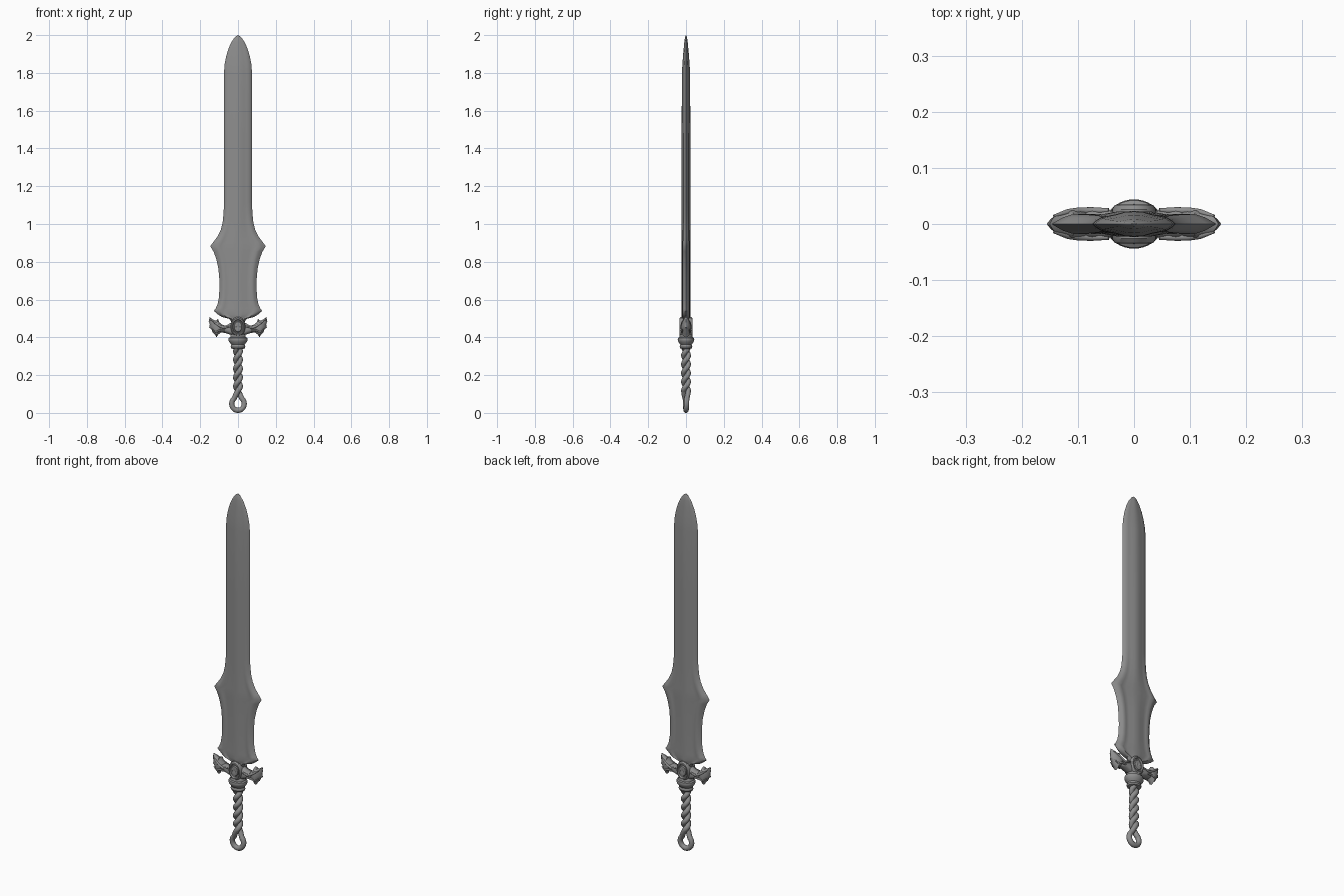
import bpy, bmesh, math
from mathutils import Vector, Matrix

if "Cube" in bpy.data.objects:
    bpy.data.objects.remove(bpy.data.objects["Cube"])

# One dark steel for the whole sword
steel = bpy.data.materials.new('dark_steel')
steel.diffuse_color = (.27, .27, .27, 1)
steel.use_nodes = True
steel.node_tree.nodes["Principled BSDF"].inputs["Base Color"].default_value = steel.diffuse_color


def finish(name, bm, angle=35):
    bmesh.ops.remove_doubles(bm, verts=bm.verts, dist=0.00005)
    bmesh.ops.recalc_face_normals(bm, faces=bm.faces)
    me = bpy.data.meshes.new(name)
    bm.to_mesh(me)
    bm.free()
    me.materials.append(steel)
    ob = bpy.data.objects.new(name, me)
    bpy.context.collection.objects.link(ob)
    bpy.ops.object.select_all(action='DESELECT')
    ob.select_set(True)
    bpy.context.view_layer.objects.active = ob
    bpy.ops.object.shade_smooth_by_angle(angle=math.radians(angle))
    return ob


def loft(name, rings, angle=35):
    """Skin closed rings of equal length and cap both ends."""
    bm = bmesh.new()
    vs = [[bm.verts.new(p) for p in r] for r in rings]
    n = len(rings[0])
    for a, b in zip(vs, vs[1:]):
        for i in range(n):
            j = (i + 1) % n
            bm.faces.new((a[i], a[j], b[j], b[i]))
    bm.faces.new(vs[0])
    bm.faces.new(vs[-1])
    return finish(name, bm, angle)


def lathe(name, profile, sx=1, sy=1, loc=(0, 0, 0), rot=Matrix.Identity(3), n=40):
    rings = []
    for r, h in profile:
        ring = []
        for i in range(n):
            a = math.tau * i / n
            ring.append(rot @ Vector((r * sx * math.cos(a), r * sy * math.sin(a), h)) + Vector(loc))
        rings.append(ring)
    return loft(name, rings)


def thin(x):
    """Guard thickness fades in an arc towards its outer ends."""
    return math.sqrt(max(.03, 1 - (max(0, x - .085) / .072) ** 2))


def pillow(name, pts, depth, centre, side):
    """Flat outline in xz, inflated towards front and back."""
    cx, cz = centre
    rings = []
    for s, d in ((.3, -1), (.62, -.92), (.85, -.65), (1, -.1), (1, .1), (.85, .65), (.62, .92), (.3, 1)):
        ring = []
        for x, z in pts:
            px = cx + (x - cx) * s
            ring.append(Vector((side * px, d * depth * thin(px), cz + (z - cz) * s)))
        rings.append(ring)
    return loft(name, rings, 50)


def tube(name, pts, radius):
    cu = bpy.data.curves.new(name, 'CURVE')
    cu.dimensions = '3D'
    cu.bevel_depth = radius
    cu.bevel_resolution = 5
    cu.use_fill_caps = True
    cu.materials.append(steel)
    sp = cu.splines.new('POLY')
    sp.points.add(len(pts) - 1)
    for p, (q, r) in zip(sp.points, pts):
        p.co = (*q, 1)
        p.radius = r
    sp.use_smooth = True
    ob = bpy.data.objects.new(name, cu)
    bpy.context.collection.objects.link(ob)
    return ob


# Blade: half width, height, half thickness
outline = [(.030, .470, .021), (.045, .498, .022), (.085, .508, .023), (.108, .522, .023),
           (.128, .540, .023), (.118, .553, .023), (.108, .575, .023), (.101, .610, .023),
           (.098, .660, .023), (.099, .710, .023), (.104, .765, .023), (.115, .815, .023),
           (.130, .855, .023), (.147, .882, .023), (.130, .905, .023), (.108, .935, .023),
           (.091, .970, .023), (.081, 1.01, .023), (.076, 1.06, .023), (.074, 1.12, .023),
           (.075, 1.45, .023), (.074, 1.80, .022), (.071, 1.845, .019), (.062, 1.89, .016),
           (.050, 1.93, .012), (.034, 1.965, .009), (.016, 1.99, .005), (.001, 2.0, .001)]
low = [(1, 0), (.86, .52), (.74, .76), (.64, .64), (.45, .68), (.22, .95), (0, 1.0)]
high = [(1, 0), (.90, .28), (.78, .52), (.62, .62), (.42, .76), (.20, .97), (0, 1.0)]
rings = []
for w, z, t in outline:
    k = min(1, max(0, (z - .9) / .2))
    half = [(a * (1 - k) + c * k, b * (1 - k) + d * k) for (a, b), (c, d) in zip(low, high)]
    sec = half + [(-a, b) for a, b in half[-2::-1]]
    sec += [(a, -b) for a, b in sec[-2:0:-1]]
    rings.append([Vector((a * w, b * t, z)) for a, b in sec])
loft('blade', rings, 45)

# Guard wings: arm, flared head and two raised ridges on each side
arm = [(0, .480), (.035, .478), (.065, .462), (.095, .468), (.115, .455),
       (.100, .425), (.070, .424), (.035, .412), (0, .408)]
head = [(.078, .463), (.098, .478), (.106, .497), (.118, .488), (.132, .494), (.150, .507),
        (.155, .485), (.149, .470), (.153, .452), (.140, .443), (.134, .425), (.122, .415),
        (.114, .400), (.104, .415), (.088, .427), (.078, .445)]
to_y = Matrix.Rotation(math.radians(90), 3, 'X')
for side, tag in ((-1, 'left'), (1, 'right')):
    pillow('guard_arm_' + tag, arm, .024, (.055, .445), side)
    pillow('guard_head_' + tag, head, .027, (.116, .455), side)
    for f in (-1, 1):
        ridge = [((.045, .458), .7), ((.075, .450), 1), ((.098, .460), 1),
                 ((.118, .474), .9), ((.143, .492), .4)]
        jaw = [((.070, .436), .9), ((.098, .436), 1), ((.118, .428), .9), ((.138, .442), .4)]
        for part, path, r in (('ridge', ridge, .006), ('jaw', jaw, .005)):
            pts = [((side * x, f * .024 * thin(x), z), s) for (x, z), s in path]
            tube('guard_' + part + '_' + tag, pts, r)

# Round boss in the middle of the guard, stepped on both faces
boss = [(.001, -.030), (.010, -.034), (.019, -.032), (.022, -.027), (.026, -.027), (.029, -.035),
        (.034, -.034), (.039, -.026)]
boss += [(r, -h) for r, h in reversed(boss)]
lathe('guard_boss', boss, 1, 1.35, (0, 0, .456), to_y)

# Collar below the guard
collar = [(.024, .338), (.036, .342), (.039, .350), (.036, .358), (.035, .362), (.042, .370),
          (.049, .380), (.051, .389), (.049, .397), (.041, .401), (.040, .410), (.033, .418), (.020, .440)]
lathe('collar', collar, 1, .86)

# Rope grip: one strand down, around the pommel loop, and back up
top, bottom, pitch, off = .350, .118, .093, .0122


def helix(phase):
    n = 90
    pts = []
    for i in range(n + 1):
        z = top + (bottom - top) * i / n
        a = phase + math.tau * (z - bottom) / pitch
        pts.append(((off * math.cos(a), off * math.sin(a), z), 1))
    return pts


loop = []
for i in range(41):
    a = math.radians(50 - 280 * i / 40)
    loop.append(((.033 * math.cos(a), .004 * (1 - i / 20), .0485 + .035 * math.sin(a)), 1))
link = [((.004, .0115, .110), 1), ((.0095, .010, .100), 1), ((.0155, .007, .087), 1)]
back = [((-x, -y, z), r) for (x, y, z), r in reversed(link)]
tube('rope_grip_and_loop', helix(math.pi / 2) + link + loop + back + helix(-math.pi / 2)[::-1], .0138)
